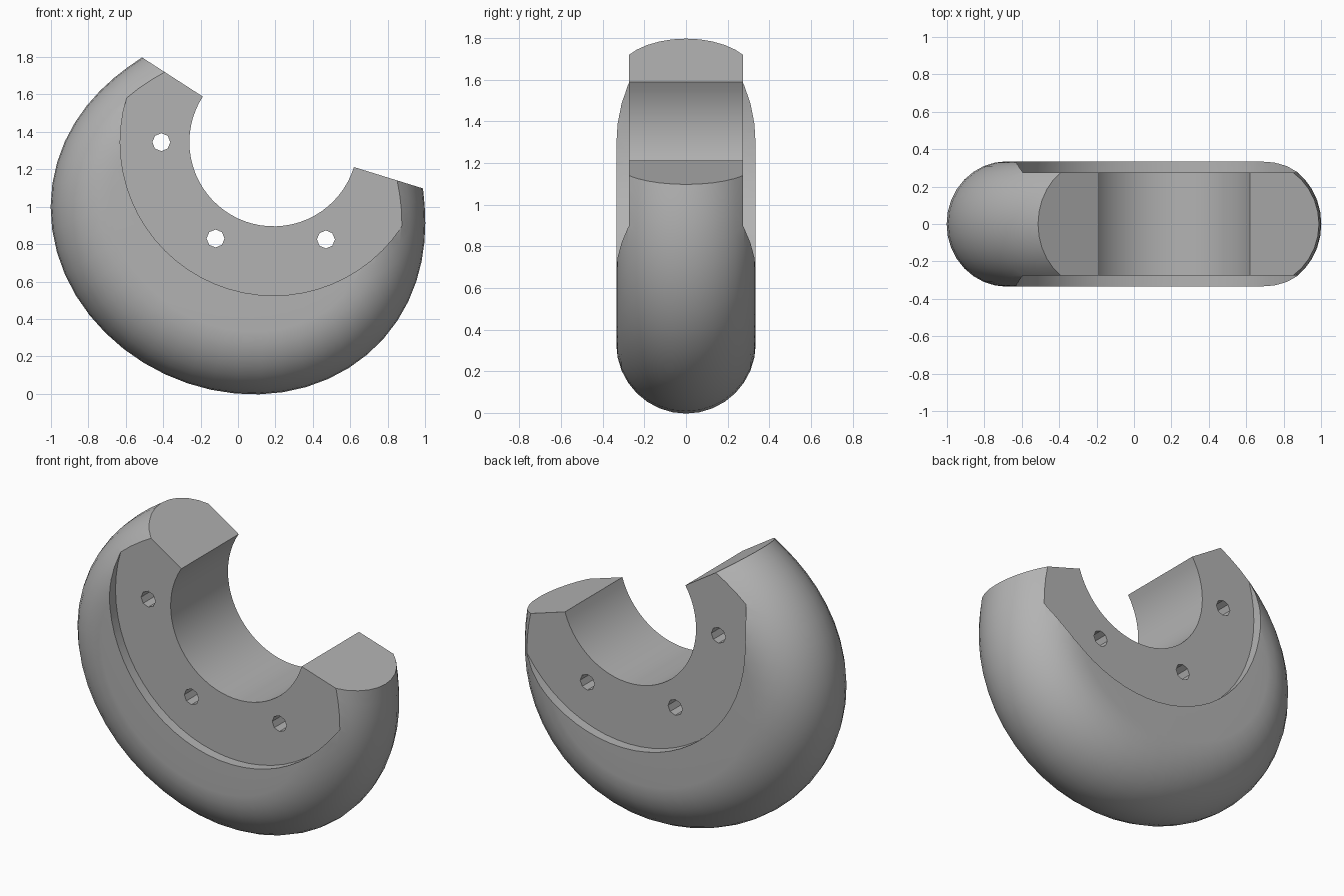
import bpy, bmesh, math
from mathutils import Matrix, Vector

cube = bpy.data.objects.get("Cube")
if cube:
    bpy.data.objects.remove(cube, do_unlink=True)

CENTRE = Vector((0.19, 0, 1.345))     # centre of the open bore
BORE = 0.45
HALF = 0.335                          # half thickness and edge rounding radius
RECESS_R, RECESS_Y = 0.82, 0.275
AXIS = math.radians(245)              # symmetry axis of the crescent
SWEEP = math.radians(97.8)
RINGS, ARC = 36, 16


def outer_radius(phi):
    return 1.0227 + 0.28 * math.cos(phi) + 0.1287 * math.cos(2 * phi) - 0.0614 * math.cos(3 * phi)


def make_object(name, bm):
    bmesh.ops.recalc_face_normals(bm, faces=bm.faces)
    mesh = bpy.data.meshes.new(name)
    bm.to_mesh(mesh)
    bm.free()
    obj = bpy.data.objects.new(name, mesh)
    bpy.context.collection.objects.link(obj)
    return obj


def cylinder_cutter(name, x, y, z, radius, depth, sides):
    bm = bmesh.new()
    bmesh.ops.create_cone(bm, cap_ends=True, segments=sides, radius1=radius, radius2=radius, depth=depth,
                          matrix=Matrix.Translation((x, y, z)) @ Matrix.Rotation(math.pi / 2, 4, 'X'))
    obj = make_object(name, bm)
    obj.hide_render = True
    return obj


# Crescent body: a half-round section swept around the bore
bm = bmesh.new()
rings = []
for i in range(RINGS + 1):
    phi = SWEEP * (2 * i / RINGS - 1)
    direction = Vector((math.cos(AXIS + phi), 0, math.sin(AXIS + phi)))
    rim = outer_radius(phi) - HALF
    section = [(BORE, -HALF)]
    for k in range(ARC + 1):
        a = math.pi * (k / ARC - 0.5)
        section.append((rim + HALF * math.cos(a), HALF * math.sin(a)))
    section.append((BORE, HALF))
    rings.append([bm.verts.new(CENTRE + direction * r + Vector((0, y, 0))) for r, y in section])
for a, b in zip(rings, rings[1:]):
    for k in range(len(a)):
        n = (k + 1) % len(a)
        bm.faces.new((a[k], a[n], b[n], b[k]))
bm.faces.new(rings[0])
bm.faces.new(rings[-1])
body = make_object("crescent_body", bm)

# Side recesses and through holes
cutters = [cylinder_cutter("recess_cutter", CENTRE.x, side * (RECESS_Y + 0.2), CENTRE.z, RECESS_R, 0.4, 64)
           for side in (-1, 1)]
cutters += [cylinder_cutter("hole_cutter", x, 0, z, 0.048, 1.5, 8)
            for x, z in ((-0.41, 1.345), (-0.12, 0.83), (0.47, 0.825))]
bpy.context.view_layer.objects.active = body
body.select_set(True)
for cutter in cutters:
    mod = body.modifiers.new("cut", 'BOOLEAN')
    mod.operation = 'DIFFERENCE'
    mod.solver = 'EXACT'
    mod.object = cutter
    bpy.ops.object.modifier_apply(modifier=mod.name)
    bpy.data.objects.remove(cutter, do_unlink=True)

# Plain grey finish
grey = bpy.data.materials.new("plain_grey")
grey.use_nodes = True
colour = (0.45, 0.45, 0.45, 1)
grey.diffuse_color = colour
grey.node_tree.nodes["Principled BSDF"].inputs["Base Color"].default_value = colour
body.data.materials.clear()
body.data.materials.append(grey)

# Smooth shading with crisp edges
for obj in bpy.context.selected_objects:
    obj.select_set(obj == body)
bpy.ops.object.shade_smooth_by_angle(angle=math.radians(30))
weighted = body.modifiers.new("weighted_normals", 'WEIGHTED_NORMAL')
weighted.keep_sharp = True
